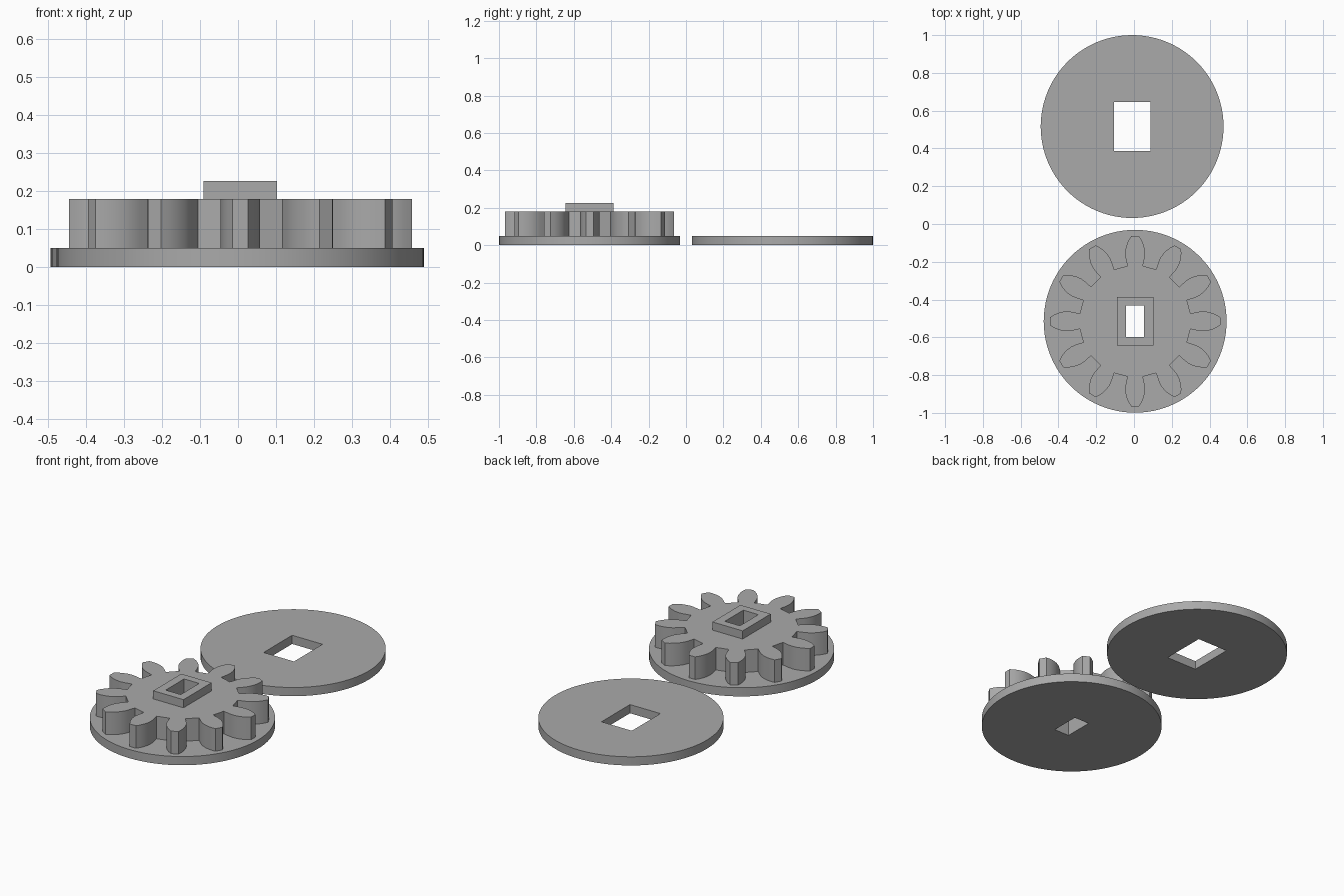
import bpy, bmesh, math
from mathutils import Matrix, Vector

cube = bpy.data.objects.get("Cube")
if cube:
    bpy.data.objects.remove(cube)

grey = bpy.data.materials.new("plain_grey")
grey.use_nodes = True
colour = (0.4, 0.4, 0.4, 1)
grey.diffuse_color = colour
grey.node_tree.nodes["Principled BSDF"].inputs["Base Color"].default_value = colour

GEAR = (0.006, -0.515)
COVER = (-0.01, 0.516)


def prism(name, outline, centre, z0, z1):
    """Extrude a flat outline from z0 up to z1 around a centre."""
    bm = bmesh.new()
    base = bm.faces.new([bm.verts.new((x + centre[0], y + centre[1], z0)) for x, y in outline])
    top = bmesh.ops.extrude_face_region(bm, geom=[base], use_keep_orig=True)
    bmesh.ops.translate(bm, vec=(0, 0, z1 - z0),
                        verts=[v for v in top["geom"] if isinstance(v, bmesh.types.BMVert)])
    bmesh.ops.recalc_face_normals(bm, faces=bm.faces)
    mesh = bpy.data.meshes.new(name)
    bm.to_mesh(mesh)
    bm.free()
    mesh.materials.append(grey)
    obj = bpy.data.objects.new(name, mesh)
    bpy.context.collection.objects.link(obj)
    return obj


def circle(radius, sides=96):
    return [(radius * math.cos(math.tau * i / sides), radius * math.sin(math.tau * i / sides))
            for i in range(sides)]


def rectangle(w, h):
    return [(-w / 2, -h / 2), (w / 2, -h / 2), (w / 2, h / 2), (-w / 2, h / 2)]


def gear(teeth):
    # One flank from root to tip, mirrored and repeated around the hub
    flank = [(0.293, 0.041), (0.335, 0.05), (0.36, 0.0525), (0.385, 0.05),
             (0.41, 0.043), (0.432, 0.033), (0.452, 0.02)]
    tooth = [(r, -s) for r, s in flank] + flank[::-1]
    return [tuple((Matrix.Rotation(math.tau * i / teeth, 2) @ Vector(p)))
            for i in range(teeth) for p in tooth]


def cut(obj, cutter):
    mod = obj.modifiers.new("shaft_hole", "BOOLEAN")
    mod.operation = "DIFFERENCE"
    mod.solver = "EXACT"
    mod.object = cutter
    bpy.ops.object.select_all(action="DESELECT")
    obj.select_set(True)
    bpy.context.view_layer.objects.active = obj
    bpy.ops.object.modifier_apply(modifier=mod.name)
    bpy.ops.object.shade_smooth_by_angle(angle=math.radians(25))


# Gear wheel: flange, toothed ring and square boss sharing one shaft hole
shaft = prism("shaft_cutter", rectangle(0.096, 0.168), GEAR, -0.1, 0.4)
for part in (prism("gear_flange", circle(0.484), GEAR, 0, 0.05),
             prism("gear_teeth", gear(12), GEAR, 0.05, 0.18),
             prism("gear_boss", rectangle(0.193, 0.256), GEAR, 0.18, 0.227)):
    cut(part, shaft)

# Loose cover disc with a socket for the boss
socket = prism("socket_cutter", rectangle(0.194, 0.26), COVER, -0.1, 0.4)
cut(prism("cover_disc", circle(0.484), COVER, 0, 0.05), socket)

# Cutters are no longer needed
for cutter in (shaft, socket):
    bpy.data.objects.remove(cutter)
